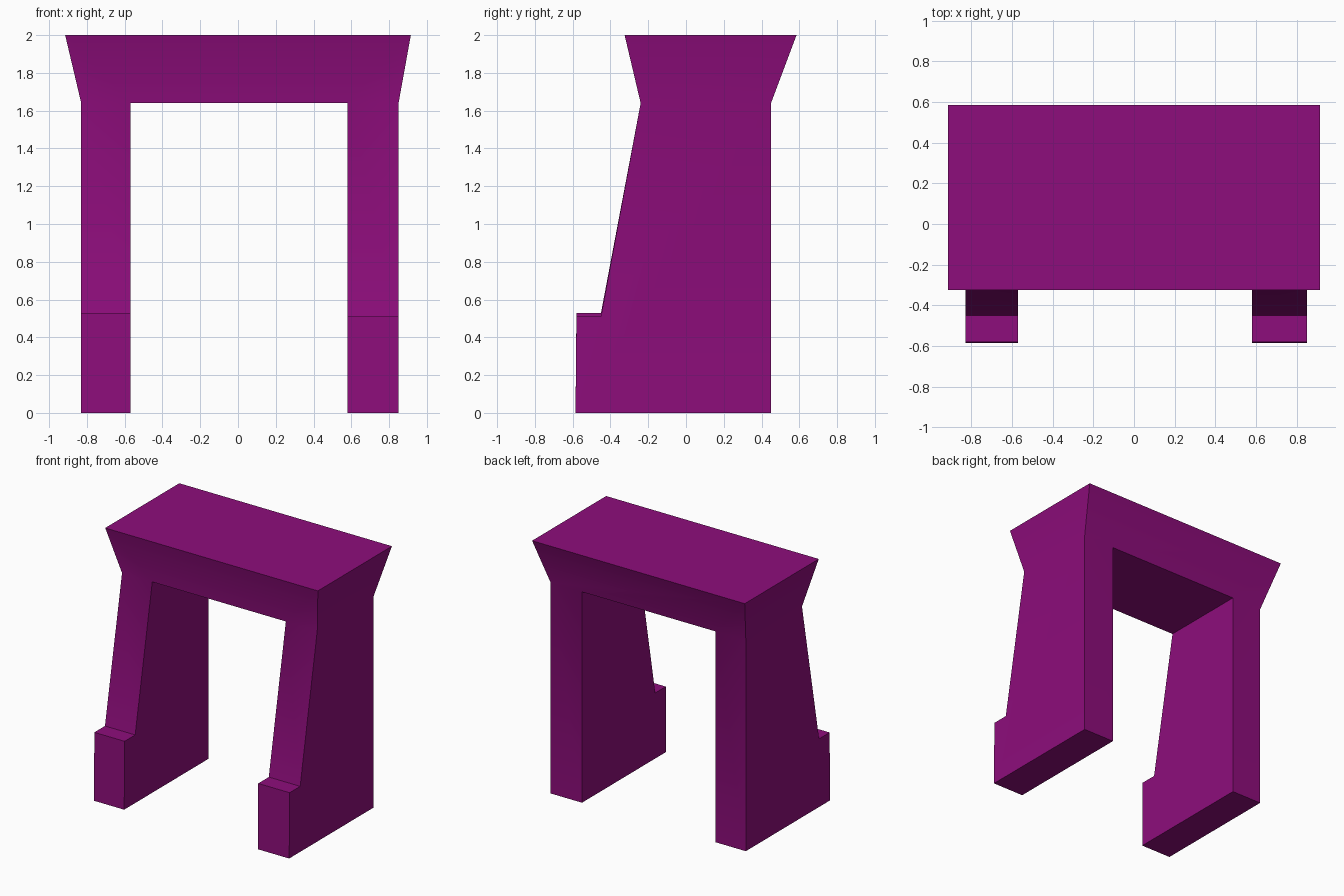
import bpy, bmesh

if "Cube" in bpy.data.objects:
    bpy.data.objects.remove(bpy.data.objects["Cube"])

bm = bmesh.new()


def face(points):
    return bm.faces.new([bm.verts.new(p) for p in points])


# Legs: stepped side profile swept across x, left open where they meet the lintel
LEGS = [(-0.83, -0.57, 0.53), (0.58, 0.85, 0.51)]
Z = 1.64
for x0, x1, step in LEGS:
    profile = [(-0.24, Z), (-0.45, step), (-0.58, step), (-0.585, 0), (0.45, 0), (0.45, Z)]
    for x in (x0, x1):
        face([(x, y, z) for y, z in profile])
    for (ya, za), (yb, zb) in zip(profile, profile[1:]):
        face([(x0, ya, za), (x1, ya, za), (x1, yb, zb), (x0, yb, zb)])

# Lintel: flares outwards from the leg tops to a wide flat slab
xs = [-0.83, -0.57, 0.58, 0.85]
F, B, TF, TB, TX, TZ = -0.24, 0.45, -0.325, 0.585, 0.915, 2.0
for y, ty in ((F, TF), (B, TB)):
    face([(x, y, Z) for x in xs] + [(TX, ty, TZ), (-TX, ty, TZ)])
for x, tx in ((xs[0], -TX), (xs[3], TX)):
    face([(x, F, Z), (x, B, Z), (tx, TB, TZ), (tx, TF, TZ)])
face([(-TX, TF, TZ), (TX, TF, TZ), (TX, TB, TZ), (-TX, TB, TZ)])
face([(xs[1], F, Z), (xs[2], F, Z), (xs[2], B, Z), (xs[1], B, Z)])

# Weld everything into one closed shell
bmesh.ops.remove_doubles(bm, verts=bm.verts, dist=0.0005)
bmesh.ops.recalc_face_normals(bm, faces=bm.faces)
mesh = bpy.data.meshes.new("archway")
bm.to_mesh(mesh)
bm.free()

archway = bpy.data.objects.new("archway", mesh)
bpy.context.collection.objects.link(archway)
mat = bpy.data.materials.new("purple")
mat.diffuse_color = (0.27, 0.004, 0.2, 1)
mat.use_nodes = True
mat.node_tree.nodes["Principled BSDF"].inputs["Base Color"].default_value = mat.diffuse_color
mesh.materials.append(mat)

bpy.context.view_layer.objects.active = archway
archway.select_set(True)
bpy.ops.object.shade_smooth_by_angle()
